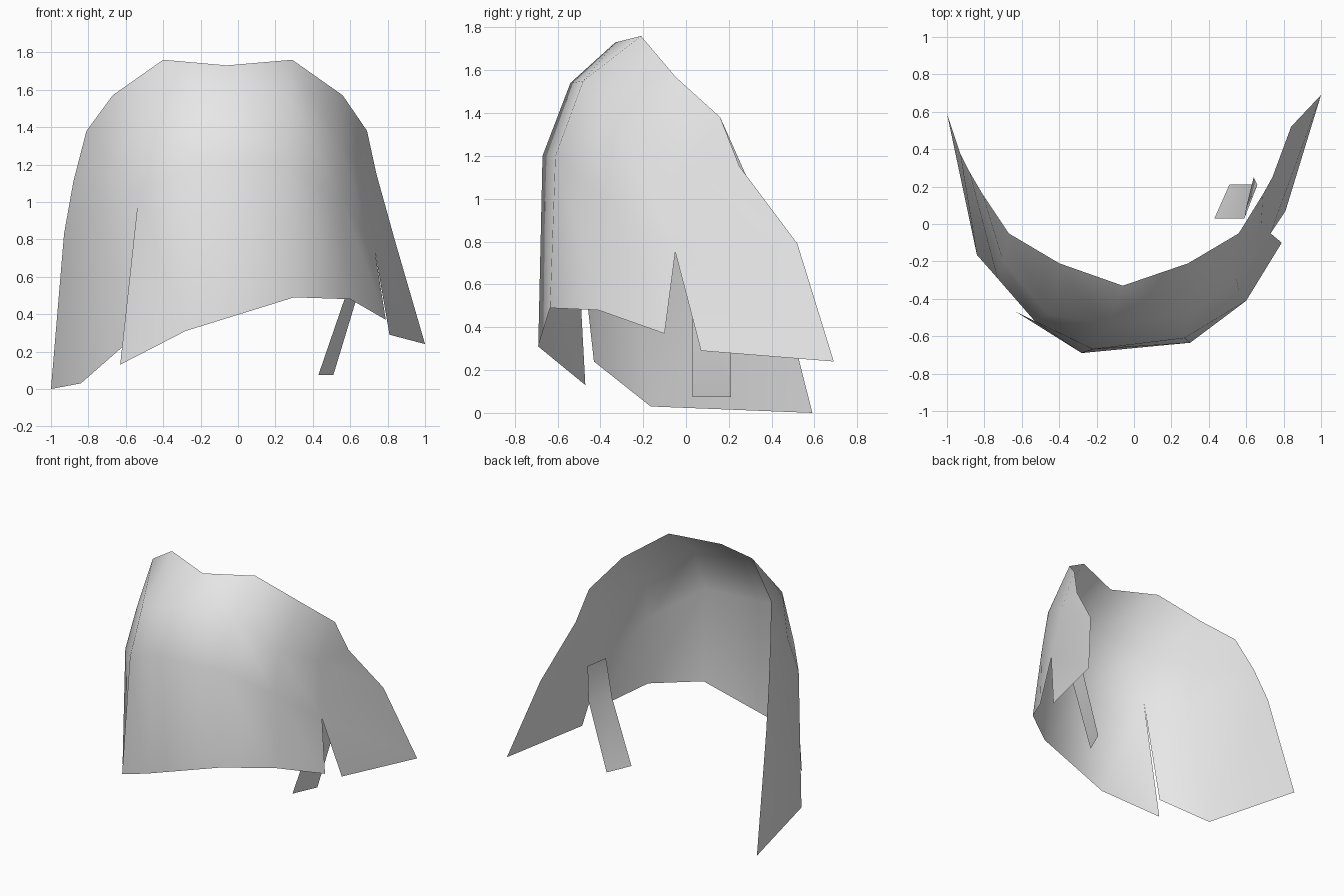
import bpy

if "Cube" in bpy.data.objects:
    bpy.data.objects.remove(bpy.data.objects["Cube"])

grey = bpy.data.materials.new("cloth grey")
grey.diffuse_color = (0.8, 0.8, 0.8, 1)
grey.use_nodes = True
grey.node_tree.nodes["Principled BSDF"].inputs["Base Color"].default_value = grey.diffuse_color

# Columns of the draped sheet, left to right, each listed from top edge to hem
left_edge = [(-.81, .16, 1.38), (-.88, .28, 1.11), (-.93, .38, .83), (-1, .59, 0)]
left_side = [(-.67, -.05, 1.57), (-.70, -.20, 1.25), (-.73, -.29, .97), (-.84, -.165, .03)]
left_front = [(-.40, -.21, 1.76), (-.46, -.48, 1.42), (-.53, -.52, 1.05)]
centre = [(-.06, -.33, 1.73), (-.15, -.54, 1.54), (-.22, -.67, 1.2), (-.28, -.69, .31)]
right_front = [(.29, -.21, 1.76), (.28, -.48, 1.55), (.27, -.61, 1.2), (.30, -.635, .49)]
right_side = [(.56, -.05, 1.57), (.55, -.30, 1.3), (.56, -.36, 1.0), (.60, -.41, .48)]
right_back = [(.69, .16, 1.38), (.68, 0, 1.15), (.73, -.05, .75)]
right_edge = [(.69, .16, 1.38), (.74, .25, 1.15), (.84, .52, .79), (1, .69, .24)]

# Hem corners on either side of each slit
left_slit = [(-.60, -.43, .24)], [(-.63, -.47, .13)]
right_slit = [(.79, -.10, .37)], [(.81, .07, .29)]

panels = [
    [left_edge, left_side, left_front + left_slit[0]],
    [left_front + left_slit[1], centre, right_front, right_side, right_back + right_slit[0]],
    [right_back + right_slit[1], right_edge],
]


def sheet(name, panels):
    """Skin neighbouring columns, sharing equal points so only slits stay open."""
    points, faces = {}, []
    for columns in panels:
        for a, b in zip(columns, columns[1:]):
            for i in range(len(a) - 1):
                corners = dict.fromkeys((a[i], a[i + 1], b[i + 1], b[i]))
                faces.append([points.setdefault(p, len(points)) for p in corners])
    mesh = bpy.data.meshes.new(name)
    mesh.from_pydata(list(points), [], faces)
    mesh.materials.append(grey)
    for f in mesh.polygons:
        f.use_smooth = True
    obj = bpy.data.objects.new(name, mesh)
    bpy.context.collection.objects.link(obj)
    return obj


# Curved cloth with two slits in the hem
sheet("draped_cloth", panels)

# Loose bent strap behind the right side
sheet("strap", [[
    [(.60, .09, .86), (.59, .03, .54), (.43, .03, .075)],
    [(.64, .25, .85), (.66, .21, .57), (.51, .21, .075)],
]])
